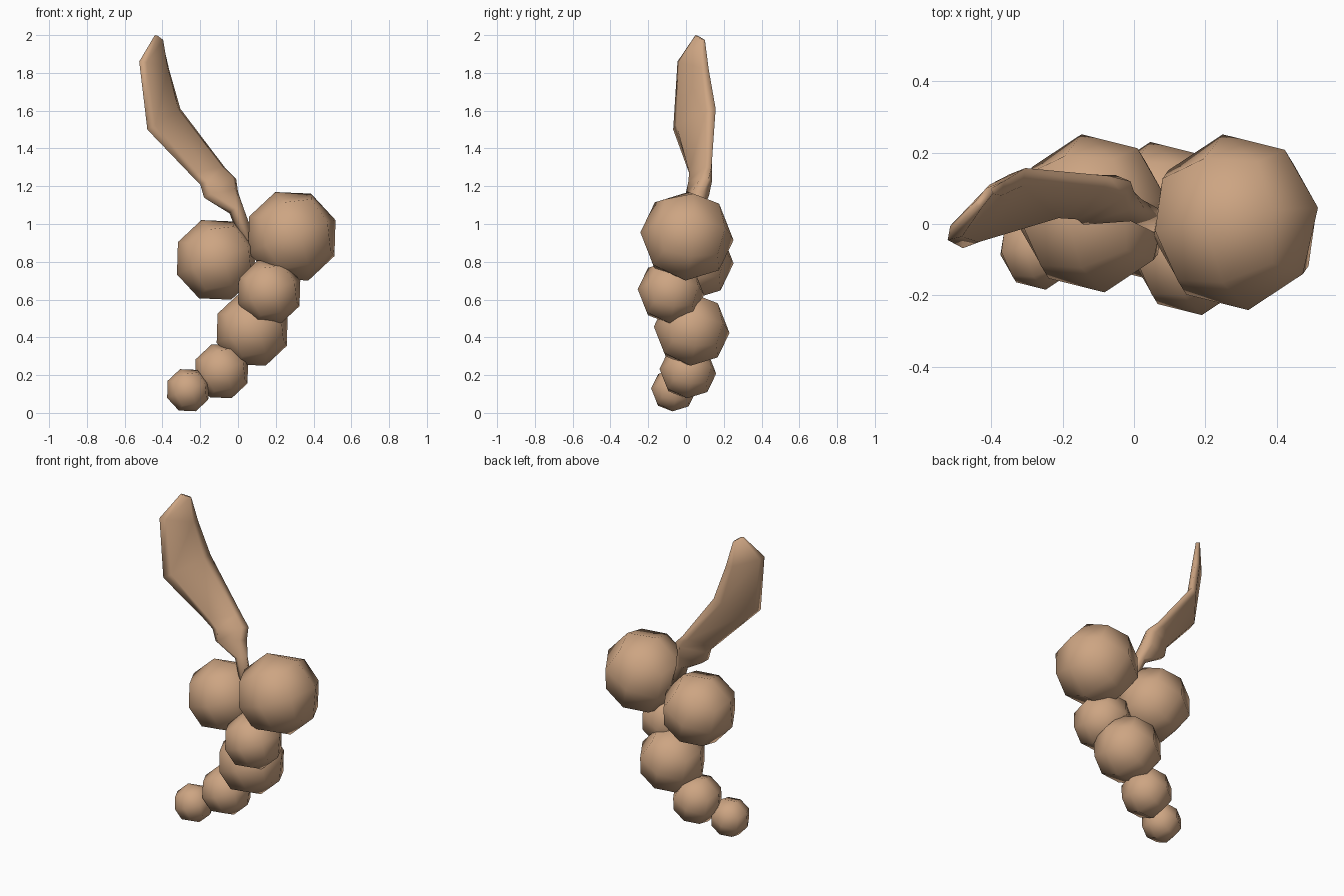
import bpy, bmesh
from math import radians
from mathutils import Vector

cube = bpy.data.objects.get("Cube")
if cube:
    bpy.data.objects.remove(cube, do_unlink=True)

tan = bpy.data.materials.new("warm_tan")
tan.use_nodes = True
colour = (0.61, 0.375, 0.225, 1)
tan.diffuse_color = colour
tan.node_tree.nodes["Principled BSDF"].inputs["Base Color"].default_value = colour


def finish(name, bm):
    bmesh.ops.recalc_face_normals(bm, faces=bm.faces)
    for f in bm.faces:
        f.smooth = True
    me = bpy.data.meshes.new(name)
    bm.to_mesh(me)
    bm.free()
    me.materials.append(tan)
    ob = bpy.data.objects.new(name, me)
    bpy.context.collection.objects.link(ob)
    return ob


def berry(name, centre, radius):
    # Cube split once and pushed out to a ball, giving eight-sided outlines
    bm = bmesh.new()
    bmesh.ops.create_cube(bm, size=2)
    bmesh.ops.subdivide_edges(bm, edges=bm.edges[:], cuts=1, use_grid_fill=True)
    for v in bm.verts:
        v.co = v.co.normalized() * radius
    ob = finish(name, bm)
    ob.location = centre
    ob.rotation_euler = (radians(-5), radians(-20), radians(10))


# Bunch of berries, from the largest at the top to the smallest at the tip
berry("berry_top_left", (0.285, 0.005, 0.935), 0.25)
berry("berry_top_right", (-0.115, 0.03, 0.81), 0.225)
berry("berry_middle_front", (0.165, -0.08, 0.64), 0.178)
berry("berry_middle_back", (0.075, 0.03, 0.44), 0.203)
berry("berry_lower", (-0.087, 0.01, 0.22), 0.152)
berry("berry_tip", (-0.265, -0.067, 0.12), 0.119)


def loft(name, sections):
    # Each section has a right edge, a left edge and a thickness
    secs = [(Vector(a), Vector(b), t) for a, b, t in sections]
    mids = [(a + b) / 2 for a, b, t in secs]
    bm = bmesh.new()
    rings = []
    for i, (a, b, t) in enumerate(secs):
        path = mids[min(i + 1, len(mids) - 1)] - mids[max(i - 1, 0)]
        n = (b - a).cross(path).normalized() * t / 2
        p, q = a.lerp(b, 0.15), a.lerp(b, 0.85)
        rings.append([bm.verts.new(c) for c in (a, p + n, q + n, b, q - n, p - n)])
    for r, s in zip(rings, rings[1:]):
        for k in range(6):
            j = (k + 1) % 6
            bm.faces.new((r[k], r[j], s[j], s[k]))
    bm.faces.new(rings[0])
    bm.faces.new(rings[-1])
    finish(name, bm)


# Stalk with a swollen knuckle that widens into a flat leaf
loft("stalk_and_leaf", [
    ((0.03, -0.01, 0.90), (0.075, 0.04, 0.92), 0.06),
    ((-0.035, 0.02, 1.07), (0.02, 0.07, 1.07), 0.06),
    ((-0.18, 0.03, 1.14), (0.0, 0.09, 1.17), 0.09),
    ((-0.20, 0.03, 1.21), (-0.01, 0.12, 1.24), 0.07),
    ((-0.25, 0.02, 1.26), (-0.07, 0.135, 1.30), 0.05),
    ((-0.48, -0.068, 1.50), (-0.305, 0.157, 1.61), 0.05),
    ((-0.523, -0.045, 1.86), (-0.365, 0.12, 1.82), 0.045),
    ((-0.44, 0.05, 2.0), (-0.40, 0.10, 1.97), 0.025),
])
